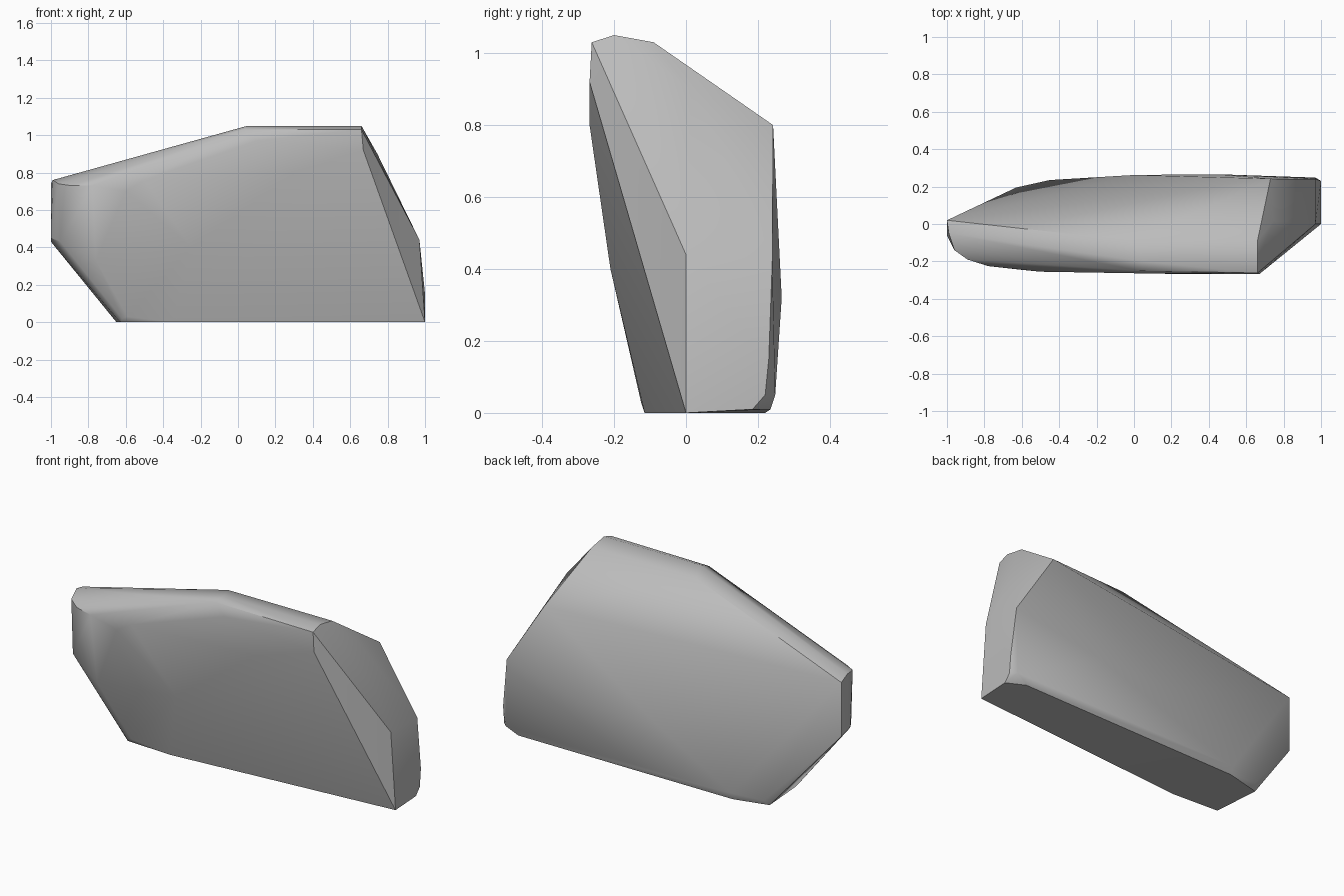
import bpy
import bmesh
import math

# Remove the default cube
default_cube = bpy.data.objects.get("Cube")
if default_cube:
    bpy.data.objects.remove(default_cube, do_unlink=True)


def make_material(name, colour):
    """One flat colour, shown in the viewport and in a render."""
    material = bpy.data.materials.new(name)
    material.use_nodes = True
    material.diffuse_color = colour
    shader = material.node_tree.nodes["Principled BSDF"]
    shader.inputs["Base Color"].default_value = colour
    shader.inputs["Roughness"].default_value = 0.9
    return material


def make_stone(name, corner_groups, material, smooth_angle):
    """Wrap a convex skin round the corner points of each side."""
    mesh = bpy.data.meshes.new(name)
    bm = bmesh.new()
    for corners in corner_groups:
        for corner in corners:
            bm.verts.new(corner)
    hull = bmesh.ops.convex_hull(bm, input=bm.verts[:])
    unused = set(hull["geom_interior"]) | set(hull["geom_unused"])
    spare = [v for v in unused if isinstance(v, bmesh.types.BMVert)]
    bmesh.ops.delete(bm, geom=spare, context="VERTS")
    bmesh.ops.recalc_face_normals(bm, faces=bm.faces[:])
    bm.to_mesh(mesh)
    bm.free()
    mesh.materials.append(material)

    stone = bpy.data.objects.new(name, mesh)
    bpy.context.collection.objects.link(stone)
    bpy.ops.object.select_all(action="DESELECT")
    stone.select_set(True)
    bpy.context.view_layer.objects.active = stone
    bpy.ops.object.shade_smooth_by_angle(angle=smooth_angle)
    return stone


# Crown: narrow flat ridge with a rounded front lip
crown = [
    (.03, -.25, 1.03), (.05, -.2, 1.05), (0, -.09, 1.03),
    (.66, -.262, 1.03), (.66, -.2, 1.05), (.66, -.09, 1.03),
]

# Broad chamfered end on the model's left
left_end = [
    (.67, -.268, .92), (.745, .015, .9), (.73, .242, .8),
    (.97, 0, .44), (.97, .24, .43), (1, 0, 0),
    (1, .185, .01), (1, .22, .05), (1, .23, .15), (.97, .248, .05),
]

# Rounded nose on the model's right
right_end = [
    (-1, .02, .74), (-1, .02, .43), (-.99, -.05, .76), (-1, -.06, .45),
    (-.96, -.14, .74), (-.95, -.14, .43), (-.89, -.19, .73),
    (-.78, -.225, .73), (-.76, -.19, .33),
]

# Front face, leaning in towards the base
front = [
    (-.5, -.255, .76), (-.6, -.245, .7), (.1, -.265, .97),
    (.3, -.268, .8), (-.25, -.21, .4),
]

# Gently bulging back
back = [
    (0, .262, .32), (.45, .266, .32), (-.45, .235, .04),
]

# Base outline
base = [
    (-.62, -.12, .02), (-.59, -.125, .03), (-.63, -.1, 0),
    (-.35, -.115, 0), (-.65, .17, 0), (-.63, .195, .03),
    (-.45, .22, 0), (.9, .235, .01),
]

grey_stone = make_material("grey stone", (0.5, 0.5, 0.5, 1))
make_stone(
    "rock",
    [crown, left_end, right_end, front, back, base],
    grey_stone,
    math.radians(30),
)
